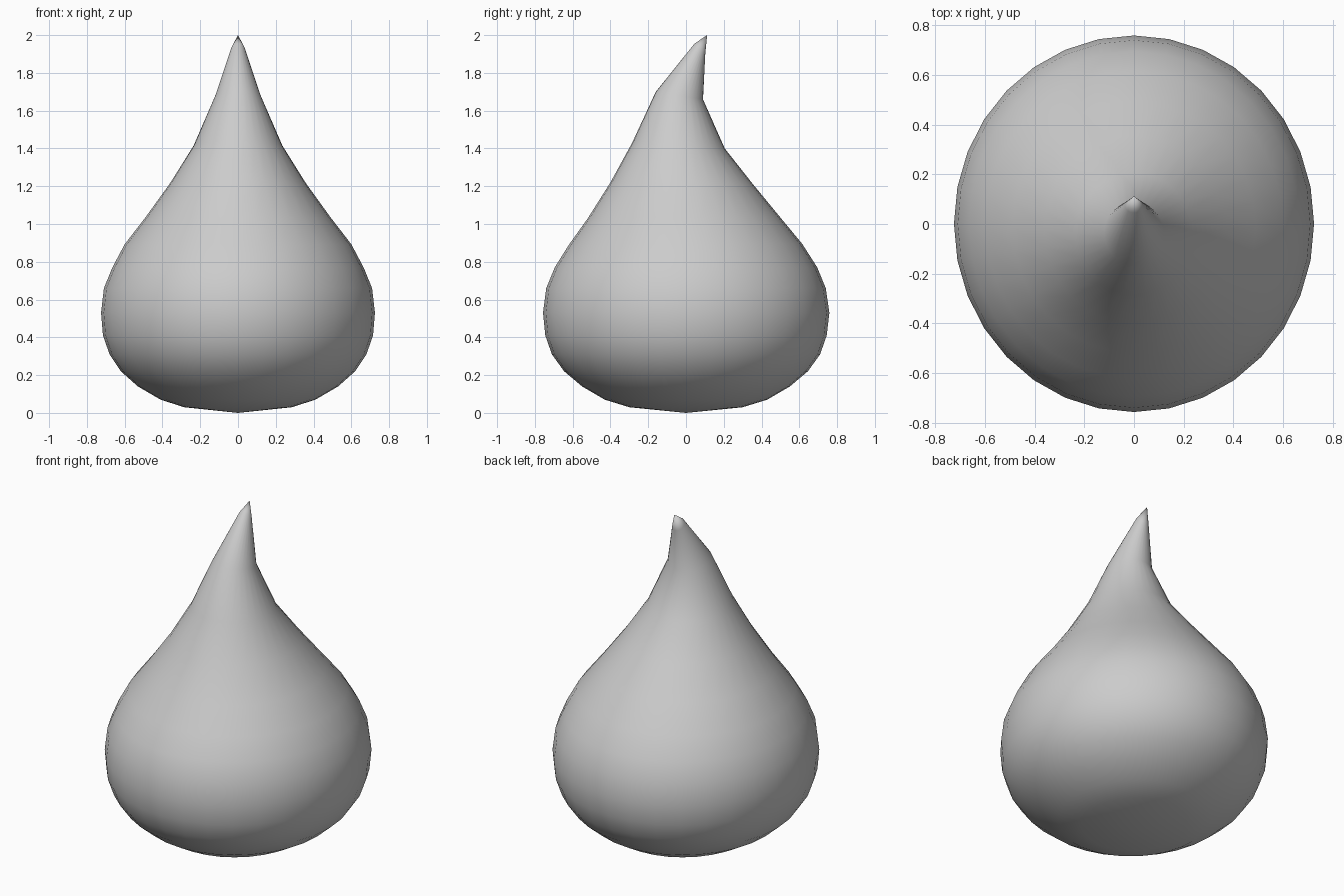
import bpy, bmesh, math

# Rings from bottom to top: half width x, front y, front z, back y, back z
RINGS = [
    (0.285, -0.30, 0.03, 0.30, 0.03),
    (0.41, -0.43, 0.07, 0.43, 0.07),
    (0.53, -0.55, 0.14, 0.55, 0.14),
    (0.62, -0.645, 0.22, 0.645, 0.22),
    (0.68, -0.71, 0.31, 0.71, 0.31),
    (0.715, -0.745, 0.41, 0.745, 0.41),
    (0.725, -0.757, 0.53, 0.759, 0.53),
    (0.71, -0.74, 0.66, 0.74, 0.66),
    (0.665, -0.695, 0.77, 0.695, 0.77),
    (0.60, -0.62, 0.89, 0.615, 0.895),
    (0.49, -0.52, 1.03, 0.495, 1.04),
    (0.36, -0.40, 1.22, 0.355, 1.21),
    (0.235, -0.285, 1.43, 0.205, 1.40),
    (0.12, -0.16, 1.70, 0.09, 1.66),
    (0.036, 0.045, 1.955, 0.102, 1.90),
]
SIDES = 32

bm = bmesh.new()
loops = []
for rx, fy, fz, by, bz in RINGS:
    loop = []
    for i in range(SIDES):
        a = 2 * math.pi * i / SIDES
        t = (1 + math.sin(a)) / 2          # 0 at front, 1 at back
        loop.append(bm.verts.new((rx * math.cos(a), fy + (by - fy) * t, fz + (bz - fz) * t)))
    loops.append(loop)

# Base centre and curled tip
base = bm.verts.new((0, 0, 0))
tip = bm.verts.new((0, 0.112, 2.0))
for i in range(SIDES):
    j = (i + 1) % SIDES
    bm.faces.new((base, loops[0][j], loops[0][i]))
    bm.faces.new((tip, loops[-1][i], loops[-1][j]))
    for lo, hi in zip(loops, loops[1:]):
        bm.faces.new((lo[i], lo[j], hi[j], hi[i]))

# Smooth teardrop body
for f in bm.faces:
    f.smooth = True
mesh = bpy.data.meshes.new("teardrop_body")
bm.to_mesh(mesh)
bm.free()
body = bpy.data.objects.new("teardrop_body", mesh)
bpy.context.collection.objects.link(body)
